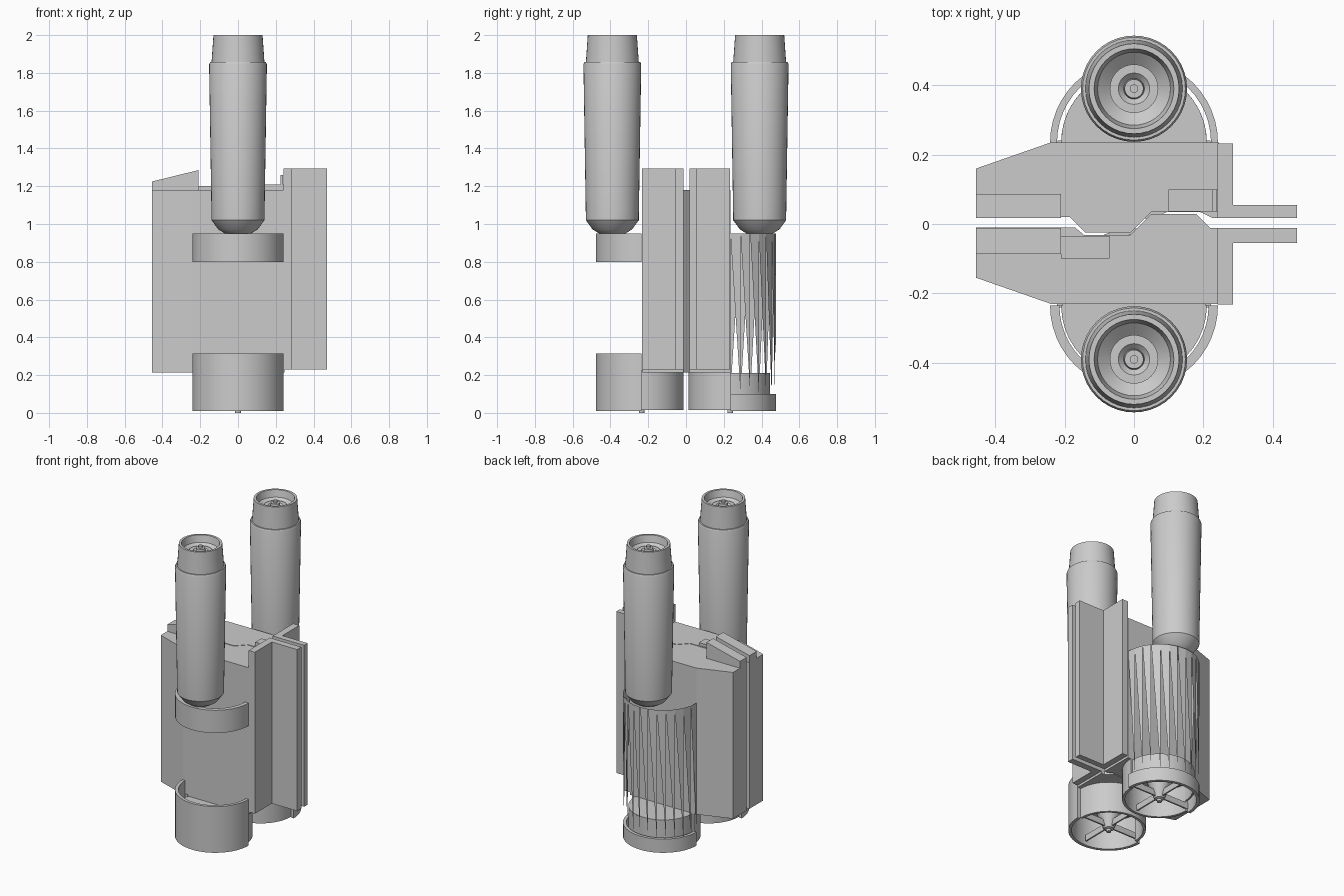
import bpy, bmesh, math

cube = bpy.data.objects.get("Cube")
if cube:
    bpy.data.objects.remove(cube, do_unlink=True)

grey = bpy.data.materials.new("plain_grey")
grey.use_nodes = True
tint = (0.6, 0.6, 0.6, 1)
grey.diffuse_color = tint
grey.node_tree.nodes["Principled BSDF"].inputs["Base Color"].default_value = tint


def make(name, verts, faces, smooth=False):
    bm = bmesh.new()
    vs = [bm.verts.new(v) for v in verts]
    for f in faces:
        bm.faces.new([vs[i] for i in f])
    bmesh.ops.remove_doubles(bm, verts=bm.verts, dist=1e-5)
    bmesh.ops.recalc_face_normals(bm, faces=bm.faces)
    mesh = bpy.data.meshes.new(name)
    bm.to_mesh(mesh)
    bm.free()
    mesh.materials.append(grey)
    ob = bpy.data.objects.new(name, mesh)
    bpy.context.collection.objects.link(ob)
    if smooth:
        bpy.ops.object.select_all(action='DESELECT')
        bpy.context.view_layer.objects.active = ob
        ob.select_set(True)
        bpy.ops.object.shade_smooth_by_angle(angle=math.radians(30))
    return ob


def prism(name, outline, low, high, to_xyz=lambda a, b, c: (a, b, c)):
    """Extrude a 2D outline between two levels."""
    n = len(outline)
    verts = [to_xyz(a, b, c) for c in (low, high) for a, b in outline]
    faces = [list(range(n)), list(range(n, 2 * n))]
    faces += [(i, (i + 1) % n, n + (i + 1) % n, n + i) for i in range(n)]
    return make(name, verts, faces)


def box(name, x0, x1, y0, y1, z0, z1):
    return prism(name, [(x0, y0), (x1, y0), (x1, y1), (x0, y1)], z0, z1)


def lathe(name, profile, cy, steps=40):
    """Revolve (radius, z) points around a vertical axis at y = cy."""
    m = len(profile)
    verts, faces = [], []
    for i in range(steps):
        a = math.tau * i / steps
        verts += [(r * math.cos(a), cy + r * math.sin(a), z) for r, z in profile]
    for i in range(steps):
        p, q = i * m, (i + 1) % steps * m
        for j in range(m - 1):
            quad = [p + j, q + j, q + j + 1, p + j + 1]
            if profile[j][0] == 0:
                quad.pop(1)
            elif profile[j + 1][0] == 0:
                quad.pop(2)
            faces.append(quad)
    return make(name, verts, faces, True)


def half_ring(name, cy, side, outer, inner, z0, z1, steps=24):
    """Half of a hollow cylinder bulging towards side * y."""
    angles = [math.pi * i / steps for i in range(steps + 1)]
    pts = [(outer * math.cos(a), cy + side * outer * math.sin(a)) for a in angles]
    pts += [(inner * math.cos(a), cy + side * inner * math.sin(a)) for a in reversed(angles)]
    ob = prism(name, pts, z0, z1)
    bpy.ops.object.select_all(action='DESELECT')
    bpy.context.view_layer.objects.active = ob
    ob.select_set(True)
    bpy.ops.object.shade_smooth_by_angle(angle=math.radians(30))


# Interlocking body halves
prism("front_body",
      [(-.455, -.01), (-.455, -.155), (-.24, -.23), (.245, -.23), (.245, -.012),
       (.22, -.012), (.18, .029), (.05, .029), (-.01, -.031), (-.145, -.031), (-.17, -.01)],
      .215, 1.18)
prism("back_body",
      [(-.455, .02), (-.455, .16), (-.24, .235), (.245, .235), (.245, .018),
       (.225, .018), (.19, .035), (.05, .035), (-.01, -.025), (-.14, -.025), (-.185, .02)],
      .215, 1.18)

# Ridge pads and clip on the top
box("front_ridge_pad", -.21, -.07, -.1, -.035, 1.18, 1.2)
box("back_ridge_pad", .1, .24, .036, .1, 1.18, 1.21)
box("ridge_clip", .225, .238, .036, .1, 1.2, 1.26)

for side, word in ((-1, "front"), (1, "back")):
    near = .012 if side < 0 else .018
    tube_y, ring_y = side * .39, side * .235
    lo, hi = sorted((side * near, side * .232))
    # Tall side flange, fin and sloped crest
    box(word + "_flange", .24, .285, lo, hi, .23, 1.295)
    lo, hi = sorted((side * near, side * .055))
    box(word + "_fin", .28, .47, lo, hi, .23, 1.295)
    lo, hi = sorted((side * near, side * .087))
    prism(word + "_crest", [(-.455, 1.17), (-.21, 1.17), (-.21, 1.285), (-.455, 1.225)],
          lo, hi, lambda a, b, c: (a, c, b))

    # Tapered tube with a nested socket in its top
    lathe(word + "_tube",
          [(0, .95), (.07, .95), (.105, .972), (.14, 1.02), (.153, 1.845), (.148, 1.857),
           (.14, 1.857), (.13, 2), (.115, 2), (.105, 1.955), (.07, 1.925), (.07, 1.95),
           (.045, 1.95), (.03, 1.935), (.027, 1.97), (.012, 1.97), (.012, 1.985), (0, 1.985)],
          tube_y)

    # Hollow lower cup: taller outer half, shorter inner half
    top = .315 if side < 0 else .1
    half_ring(word + "_cup_outer", ring_y, side, .242, .222, .01, top)
    half_ring(word + "_cup_inner", ring_y, -side, .222, .205, .015, .225)
    lathe(word + "_cup_floor", [(0, .2), (.21, .2), (.21, .212), (0, .212)], ring_y)
    lathe(word + "_hub", [(0, 0), (.015, 0), (.015, .015), (.03, .02), (.1, .2)], ring_y, 20)
    box(word + "_spoke_across", -.22, .22, ring_y - .005, ring_y + .005, .03, .07)
    box(word + "_spoke_along", -.005, .005, ring_y - .21, ring_y + .21, .03, .07)

# Front upper collar
half_ring("front_collar", -.235, -1, .242, .215, .8, .95)

# Back inner sleeve
half_ring("back_sleeve", .235, 1, .21, .2, .08, .205)

# Back cage of tapering shards
count = 14
verts, faces = [], []
for i in range(count):
    a, b = (math.pi * k / count for k in (i, i + 1))
    for ang, z in ((a, .95), (b, .95), (b, .1)):
        verts.append((.242 * math.cos(ang), .235 + .242 * math.sin(ang), z))
    faces.append((3 * i, 3 * i + 1, 3 * i + 2))
make("back_cage", verts, faces)
